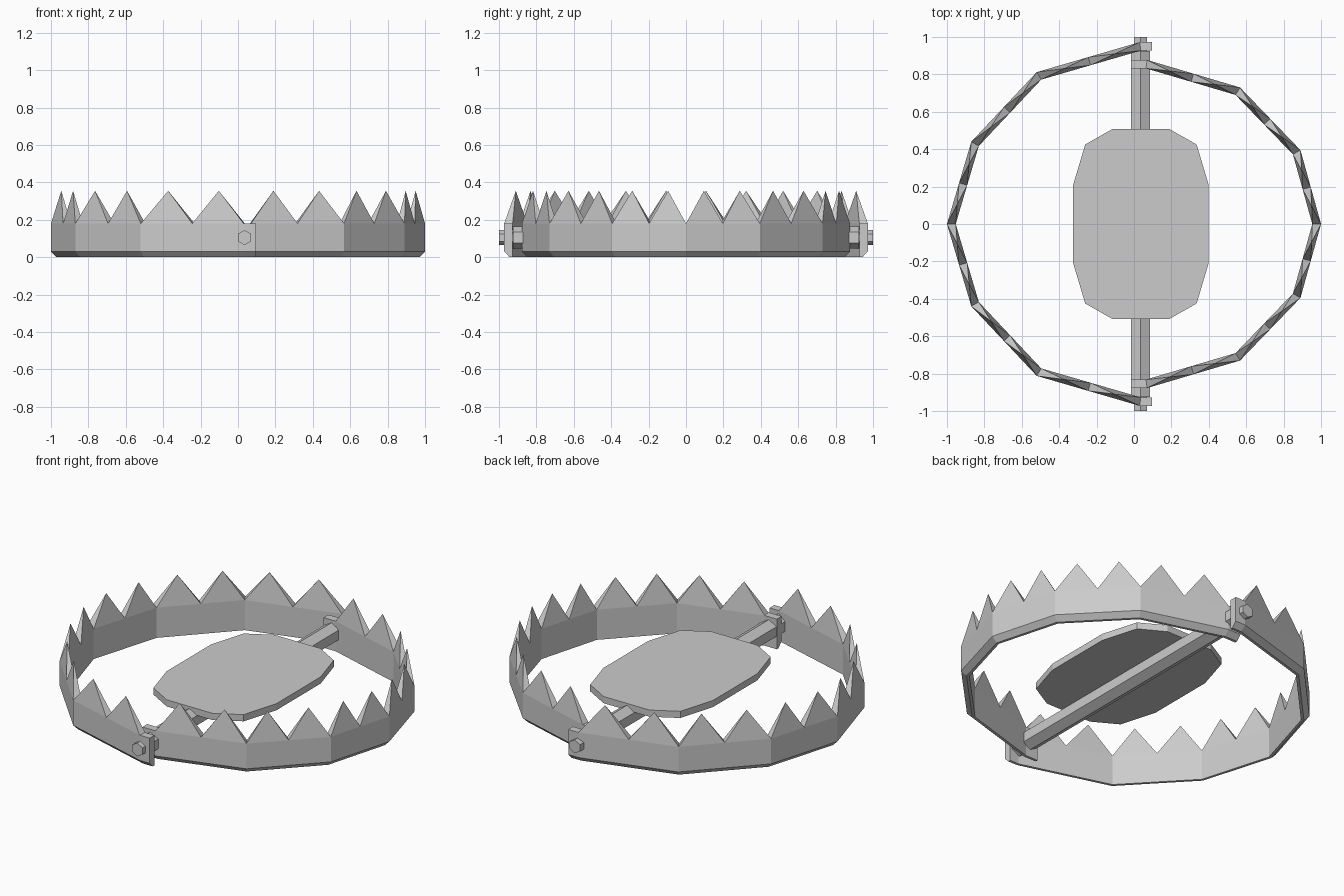
import bpy, bmesh, math
from mathutils import Vector

if "Cube" in bpy.data.objects:
    bpy.data.objects.remove(bpy.data.objects["Cube"])

WALL, LOW, TOP, TIP = 0.045, 0.03, 0.18, 0.355
AXIS_X = 0.035


def make_object(name, bm):
    bmesh.ops.recalc_face_normals(bm, faces=bm.faces[:])
    mesh = bpy.data.meshes.new(name)
    bm.to_mesh(mesh)
    bm.free()
    obj = bpy.data.objects.new(name, mesh)
    bpy.context.collection.objects.link(obj)


def jaw(name, half):
    # half runs from the middle (y = 0) to the tab end; mirror it in y
    corners = [Vector((x, -y)) for x, y in reversed(half[1:])]
    corners += [Vector(p) for p in half]
    # halve every curved segment so it carries two teeth, then offset inwards
    outer = [corners[0]]
    last = len(corners) - 2
    for i in range(last + 1):
        a, b = corners[i], corners[i + 1]
        if 0 < i < last:
            outer.append((a + b) / 2)
        outer.append(b)
    side = 1 if half[0][0] > 0 else -1
    inner = []
    for i, p in enumerate(outer):
        dirs = []
        if i > 0:
            dirs.append((p - outer[i - 1]).normalized())
        if i < len(outer) - 1:
            dirs.append((outer[i + 1] - p).normalized())
        normals = [Vector((-d.y, d.x)) * side for d in dirs]
        n = sum(normals, Vector((0, 0))).normalized()
        inner.append(p + n * WALL / n.dot(normals[0]))

    bm = bmesh.new()
    rings = []
    for o, n in zip(outer, inner):
        section = [(o, TOP), (o, LOW), (o.lerp(n, 0.65), 0), (n, 0), (n, TOP)]
        rings.append([bm.verts.new((p.x, p.y, z)) for p, z in section])
    for i in range(len(rings) - 1):
        a, b = rings[i], rings[i + 1]
        for k in range(4):
            bm.faces.new((a[k], a[k + 1], b[k + 1], b[k]))
        rim = [a[0], b[0], b[4], a[4]]
        if 0 < i < len(rings) - 2:
            # pointed tooth
            c = sum((v.co for v in rim), Vector()) / 4
            tip = bm.verts.new((c.x, c.y, TIP))
            for k in range(4):
                bm.faces.new((rim[k], rim[(k + 1) % 4], tip))
        else:
            bm.faces.new(rim)
    bm.faces.new(rings[0])
    bm.faces.new(rings[-1])
    make_object(name, bm)


def hex_bar(name, radius, length, y=0):
    bpy.ops.mesh.primitive_cylinder_add(
        vertices=6, radius=radius, depth=length,
        location=(AXIS_X, y, 0.105), rotation=(math.pi / 2, 0, 0))
    bpy.context.object.name = name


# Two toothed jaws ending in flat tabs
jaw("left_jaw", [(-1, 0), (-0.87, 0.44), (-0.52, 0.812), (0.03, 0.972), (0.097, 0.972)])
jaw("right_jaw", [(1, 0), (0.89, 0.395), (0.567, 0.73), (0.07, 0.877), (-0.017, 0.877)])

# Cross bar and hinge pins
hex_bar("cross_bar", 0.058, 1.85)
for label, s in (("front", -1), ("back", 1)):
    hex_bar(label + "_hinge_pin", 0.04, 0.09, s * 0.955)

# Trigger plate
bm = bmesh.new()
quarter = [(0.362, 0.21), (0.298, 0.425), (0.152, 0.508)]
outline = quarter + [(-x, y) for x, y in reversed(quarter)]
outline += [(-x, -y) for x, y in outline]
face = bm.faces.new([bm.verts.new((x + 0.037, y, 0.135)) for x, y in outline])
new = bmesh.ops.extrude_face_region(bm, geom=[face], use_keep_orig=True)["geom"]
bmesh.ops.translate(bm, vec=(0, 0, 0.04),
                    verts=[v for v in new if isinstance(v, bmesh.types.BMVert)])
make_object("trigger_plate", bm)
